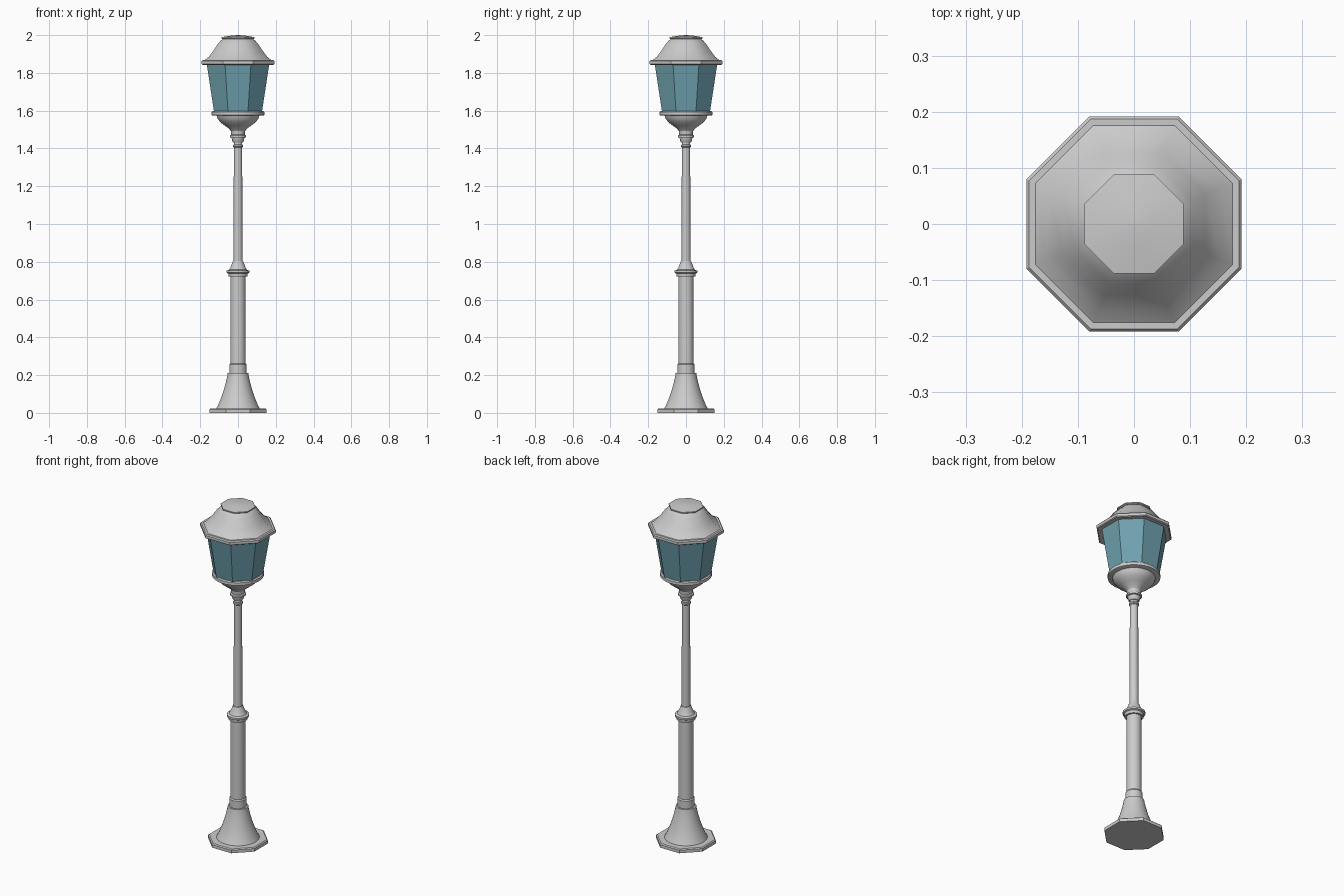
import bpy, bmesh
from math import pi, cos, sin

if "Cube" in bpy.data.objects:
    bpy.data.objects.remove(bpy.data.objects["Cube"])


def lathe(name, profile, sides=32, smooth=30, color=None):
    """Revolve (radius, z) points. Octagon radii are measured to the flats."""
    bm = bmesh.new()
    k = 1 / cos(pi / sides) if sides == 8 else 1
    rings = [[bm.verts.new((r * k * cos((i + .5) * 2 * pi / sides),
                            r * k * sin((i + .5) * 2 * pi / sides), z))
              for i in range(sides)] for r, z in profile]
    for a, b in zip(rings, rings[1:]):
        for i in range(sides):
            j = (i + 1) % sides
            bm.faces.new((a[i], a[j], b[j], b[i]))
    bm.faces.new(rings[0][::-1])
    bm.faces.new(rings[-1])
    mesh = bpy.data.meshes.new(name)
    bm.to_mesh(mesh)
    bm.free()
    ob = bpy.data.objects.new(name, mesh)
    bpy.context.collection.objects.link(ob)
    if color:
        mat = bpy.data.materials.new(name)
        mat.diffuse_color = color
        mat.use_nodes = True
        mat.node_tree.nodes["Principled BSDF"].inputs["Base Color"].default_value = mat.diffuse_color
        mesh.materials.append(mat)
    if smooth:
        bpy.ops.object.select_all(action='DESELECT')
        ob.select_set(True)
        bpy.context.view_layer.objects.active = ob
        bpy.ops.object.shade_smooth_by_angle(angle=smooth * pi / 180)
    return ob


# Foot: octagonal plate and flared round pedestal
lathe("base_plate", [(.152, 0), (.152, .018), (.146, .023)], 8, 0)
lathe("pedestal", [(.117, .02), (.105, .043), (.09, .08), (.076, .12),
                   (.065, .16), (.058, .19), (.055, .21)])

# Lower column with its foot band and top collar
lathe("lower_column", [(.046, .205), (.046, .255), (.041, .262), (.04, .725)])
lathe("column_collar", [(.05, .722), (.052, .738), (.06, .742), (.06, .753),
                        (.047, .758), (.041, .768), (.034, .785), (.027, .803)])

# Slim upper pole with neck rings
lathe("upper_pole", [(.024, .795), (.022, 1.45)])
lathe("pole_ring", [(.023, 1.405), (.027, 1.409), (.027, 1.417), (.023, 1.421)])
lathe("neck", [(.026, 1.432), (.032, 1.442), (.034, 1.457), (.042, 1.459),
               (.042, 1.469), (.036, 1.473), (.036, 1.478)])

# Bowl under the lantern, with round rim
lathe("lantern_bowl", [(.036, 1.475), (.038, 1.492), (.048, 1.505),
                       (.072, 1.522), (.095, 1.54), (.109, 1.558), (.115, 1.578)])
lathe("lantern_rim", [(.133, 1.574), (.14, 1.577), (.14, 1.594), (.133, 1.599)])

# Octagonal tapered glass
lathe("glass", [(.127, 1.595), (.166, 1.85)], 8, 0, (.16, .36, .43, 1))

# Octagonal roof and cap
lathe("roof_rim", [(.187, 1.843), (.192, 1.847), (.192, 1.862), (.187, 1.868)], 8, 0)
lathe("roof", [(.178, 1.866), (.155, 1.885), (.127, 1.922), (.105, 1.955),
               (.09, 1.972), (.078, 1.982)], 8, 46)
lathe("roof_cap", [(.082, 1.979), (.088, 1.983), (.088, 1.989), (.04, 1.997), (.004, 2)], 8, 30)
